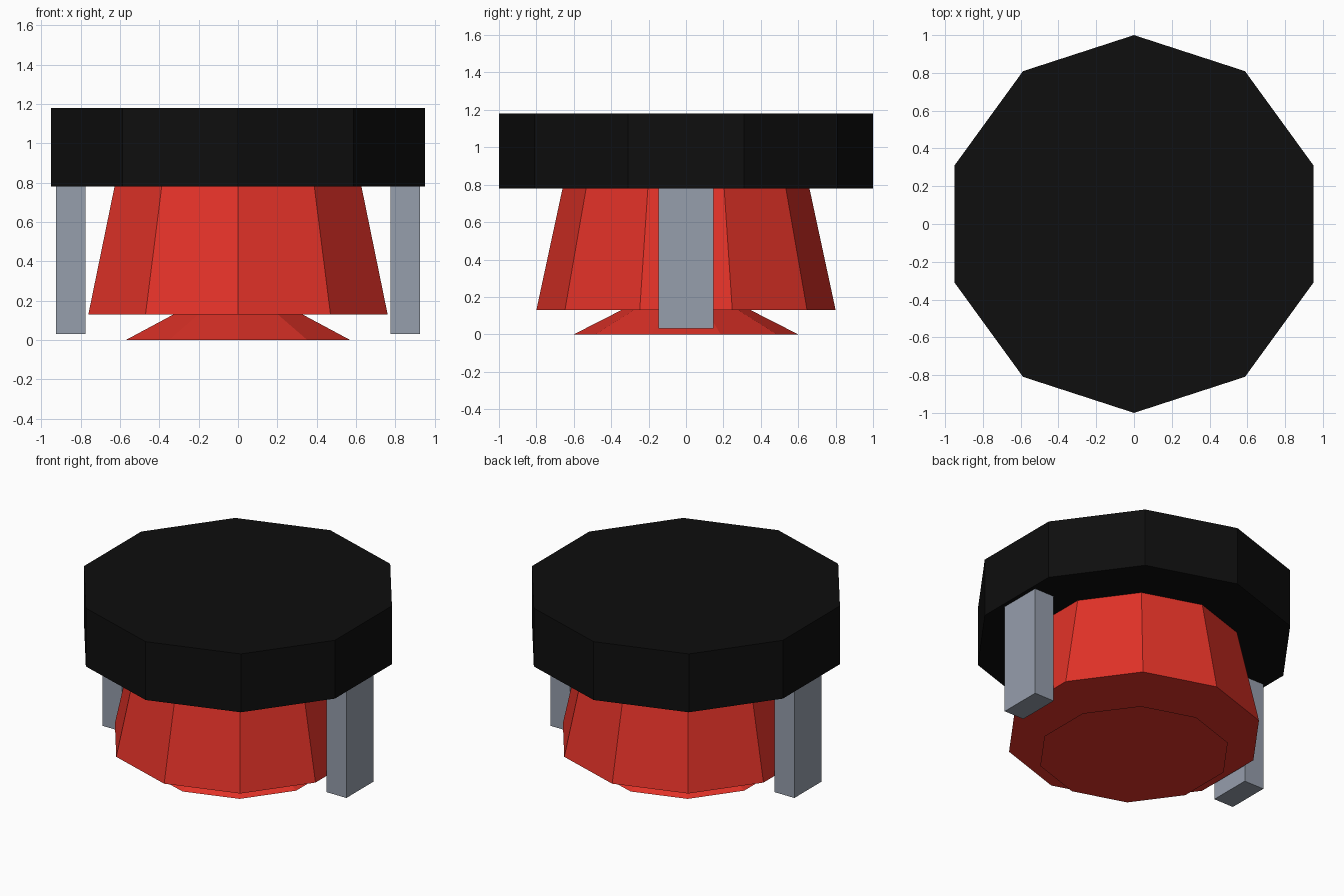
import bpy, bmesh, math

if "Cube" in bpy.data.objects:
    bpy.data.objects.remove(bpy.data.objects["Cube"])


def material(name, rgb):
    m = bpy.data.materials.new(name)
    m.diffuse_color = (*rgb, 1.0)
    m.use_nodes = True
    m.node_tree.nodes["Principled BSDF"].inputs["Base Color"].default_value = m.diffuse_color
    return m


black = material("black", (0.0044, 0.0044, 0.0044))
red = material("red", (0.76, 0.032, 0.021))
grey = material("blue grey", (0.305, 0.342, 0.413))


def finish(name, bm, mat):
    bmesh.ops.recalc_face_normals(bm, faces=bm.faces)
    mesh = bpy.data.meshes.new(name)
    bm.to_mesh(mesh)
    bm.free()
    mesh.materials.append(mat)
    obj = bpy.data.objects.new(name, mesh)
    bpy.context.collection.objects.link(obj)
    return obj


def frustum(name, r0, z0, r1, z1, mat, sides=10):
    """Flat-sided tapered drum with a corner on the y axis."""
    bm = bmesh.new()
    rings = []
    for r, z in ((r0, z0), (r1, z1)):
        ring = []
        for i in range(sides):
            a = 2 * math.pi * i / sides
            ring.append(bm.verts.new((r * math.sin(a), r * math.cos(a), z)))
        rings.append(ring)
        bm.faces.new(ring)
    for i in range(sides):
        j = (i + 1) % sides
        bm.faces.new((rings[0][i], rings[0][j], rings[1][j], rings[1][i]))
    return finish(name, bm, mat)


def box(name, x, y, z, mat):
    bm = bmesh.new()
    bmesh.ops.create_cube(bm, size=1)
    for v in bm.verts:
        v.co = [lo + (c + 0.5) * (hi - lo) for c, (lo, hi) in zip(v.co, (x, y, z))]
    return finish(name, bm, mat)


# Flared foot, tapered body and wide cap
frustum("flared_foot", 0.60, 0.0, 0.335, 0.135, red)
frustum("tapered_body", 0.80, 0.13, 0.658, 0.79, red)
frustum("cap", 1.0, 0.78, 1.0, 1.18, black)

# Side posts hanging from the cap
for side, s in (("left", -1), ("right", 1)):
    box(side + "_post", sorted((s * 0.775, s * 0.925)), (-0.147, 0.147), (0.03, 0.79), grey)
